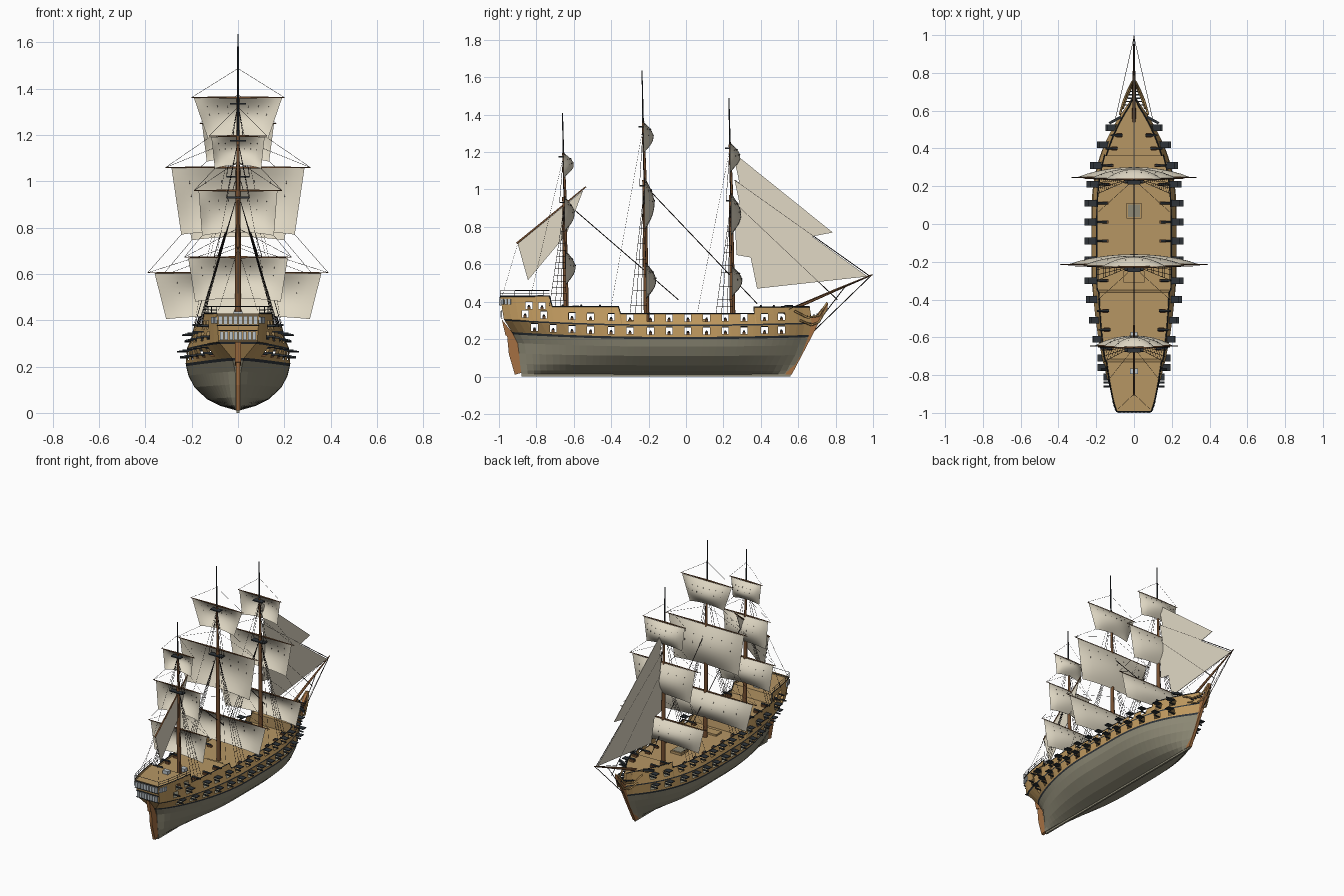
import bpy, bmesh, math
from mathutils import Vector, Matrix

old = bpy.data.objects.get("Cube")
if old:
    bpy.data.objects.remove(old, do_unlink=True)


def colour(name, *srgb):
    lin = [(c / 255 / 12.92) if c < 11 else ((c / 255 + .055) / 1.055) ** 2.4 for c in srgb]
    m = bpy.data.materials.new(name)
    m.use_nodes = True
    m.diffuse_color = (*lin, 1)
    bsdf = m.node_tree.nodes["Principled BSDF"]
    bsdf.inputs["Base Color"].default_value = (*lin, 1)
    bsdf.inputs["Roughness"].default_value = .9
    return m


WOOD = colour("hull wood", 190, 152, 94)
DECK = colour("deck planks", 182, 150, 100)
GREY = colour("lower hull grey", 142, 138, 118)
DARK = colour("dark trim", 46, 52, 57)
BROWN = colour("spar brown", 116, 78, 48)
SAIL = colour("canvas", 225, 217, 197)
GLASS = colour("window glass", 188, 197, 203)
RUST = colour("rudder brown", 165, 112, 66)
ROPE = colour("rope", 38, 33, 32)


def finish(name, bm, *mats):
    me = bpy.data.meshes.new(name)
    bm.to_mesh(me)
    bm.free()
    for m in mats:
        me.materials.append(m)
    ob = bpy.data.objects.new(name, me)
    bpy.context.collection.objects.link(ob)


def boxes(name, items, mat):
    """Each item is centre, size and optional yaw."""
    bm = bmesh.new()
    for c, s, *yaw in items:
        turn = Matrix.Rotation(yaw[0] if yaw else 0, 4, 'Z')
        bmesh.ops.create_cube(bm, size=1, matrix=Matrix.Translation(c) @ turn @ Matrix.Diagonal((*s, 1)))
    finish(name, bm, mat)


def tubes(name, paths, r, mat, taper=(1, 1), res=0):
    cu = bpy.data.curves.new(name, 'CURVE')
    cu.dimensions, cu.bevel_depth, cu.bevel_resolution, cu.use_fill_caps = '3D', r, res, True
    for path in paths:
        sp = cu.splines.new('POLY')
        sp.points.add(len(path) - 1)
        for i, (p, co) in enumerate(zip(sp.points, path)):
            p.co = (*co, 1)
            p.radius = taper[0] + (taper[1] - taper[0]) * i / (len(path) - 1)
    cu.materials.append(mat)
    ob = bpy.data.objects.new(name, cu)
    bpy.context.collection.objects.link(ob)


def plate(name, outline, thick, mat):
    """Flat (y, z) outline on the centre plane, thickened along x."""
    bm = bmesh.new()
    f = bm.faces.new([bm.verts.new((-thick / 2, y, z)) for y, z in outline])
    ext = bmesh.ops.extrude_face_region(bm, geom=[f])["geom"]
    bmesh.ops.translate(bm, vec=(thick, 0, 0), verts=[v for v in ext if isinstance(v, bmesh.types.BMVert)])
    bmesh.ops.recalc_face_normals(bm, faces=bm.faces)
    finish(name, bm, mat)


# Hull lines: height, stern y, bow y, widest half-breadth, stern half-breadth
LINES = [(.012, -.88, .56, .012, .01), (.03, -.883, .575, .075, .01), (.06, -.887, .59, .135, .01),
         (.11, -.893, .62, .188, .01), (.16, -.9, .64, .214, .012), (.21, -.93, .66, .226, .025),
         (.28, -.975, .675, .22, .085), (.31, -.98, .675, .203, .095), (.44, -1, .64, .172, .09)]


def line_at(z):
    z = min(max(z, LINES[0][0]), LINES[-1][0])
    for a, b in zip(LINES, LINES[1:]):
        if z <= b[0]:
            k = (z - a[0]) / (b[0] - a[0])
            return [p + (q - p) * k for p, q in zip(a, b)][1:]


def breadth(t, widest, stern):
    grow = math.sin(math.pi / 2 * min(1, max(t, 0) / .45)) ** .75
    bow = 1 - max(0, (min(t, 1) - .6) / .4) ** 2.5
    return max(.008, (stern + (widest - stern) * grow) * bow)


def sheer(y):
    return .03 * (max(0, -y - .1) / .9) ** 2 + .012 * max(0, y / .7) ** 2


def half(y, z):
    ys, yb, w, s = line_at(z - sheer(y))
    return breadth((y - ys) / (yb - ys), w, s)


def rail(y):
    return .43 if y < -.73 else .375 if y < -.37 else .337 if y < .35 else .372


# Gun port centres (y, z) on two decks and the poop
spots = [(y / 100, .243) for y in (-81, -71, -61, -51, -40, -30, -19, -9, 1, 11, 21, 31, 42, 51)]
spots += [(y - .05 * (y < -.7), z + .07) for y, z in spots]
spots += [(-.84, .36), (-.77, .362)]
spots = [(y, z + sheer(y)) for y, z in spots]
PORT = .018

# Hull shell, coloured by strake, with extra stations at the rail steps
STRAKES = [.012, .03, .06, .11, .16, .2, .212, .27, .278]
stations = [i / 42 for i in range(43)] + [(s + d + 1) / 1.65 for s in (-.73, -.37, .35) for d in (-.003, .003)]
stations.sort()
N = len(stations) - 1
bm = bmesh.new()
grid = []
for t in stations:
    col = []
    y_top = -1 + 1.65 * t
    for z0 in STRAKES + [rail(y_top) - sheer(y_top)]:
        ys, yb, w, s = line_at(z0)
        y = ys + (yb - ys) * t
        x = breadth(t, w, s)
        z = z0 + sheer(y) * min(1, z0 / .2)
        col.append([bm.verts.new((sx * x, y, z)) for sx in (1, -1)])
    grid.append(col)
paint = [0] * 5 + [1, 2, 1, 2]
for i in range(N + 1):
    for r in range(len(STRAKES)):
        a, b = grid[i][r], grid[i][r + 1]
        new = []
        if i < N:
            c, d = grid[i + 1][r], grid[i + 1][r + 1]
            new = [bm.faces.new((a[0], c[0], d[0], b[0])), bm.faces.new((a[1], b[1], d[1], c[1]))]
        if i in (0, N):
            new.append(bm.faces.new((a[0], b[0], b[1], a[1])))
        for f in new:
            f.material_index = paint[r]
    if i < N:
        bm.faces.new((grid[i][0][0], grid[i][0][1], grid[i + 1][0][1], grid[i + 1][0][0]))
edge = [v[-1][0].co.copy() for v in grid]

# Cut the open gun ports through both sides
for y, z in spots:
    for co, no in (((0, y - PORT, 0), (0, 1, 0)), ((0, y + PORT, 0), (0, 1, 0)),
                   ((0, 0, z - PORT), (0, 0, 1)), ((0, 0, z + PORT), (0, 0, 1))):
        near = [f for f in bm.faces if min(v.co.y for v in f.verts) < y + PORT and max(v.co.y for v in f.verts) > y - PORT
                and min(v.co.z for v in f.verts) < z + PORT and max(v.co.z for v in f.verts) > z - PORT]
        geom = near + list({e for f in near for e in f.edges}) + list({v for f in near for v in f.verts})
        bmesh.ops.bisect_plane(bm, geom=geom, dist=1e-5, plane_co=co, plane_no=no)
    hole = []
    for f in bm.faces:
        c = f.calc_center_median()
        if abs(c.y - y) < PORT and abs(c.z - z) < PORT:
            hole.append(f)
    bmesh.ops.delete(bm, geom=hole, context='FACES')
finish("hull", bm, GREY, DARK, WOOD)

# Stepped deck, sunk in the waist
bm = bmesh.new()
prev = None
for e in edge:
    z = e.z - (.047 if e.z < .35 else .015)
    w = half(e.y, z) * .985
    pair = [bm.verts.new((s * w, e.y, z)) for s in (1, -1)]
    if prev:
        bm.faces.new((prev[0], pair[0], pair[1], prev[1]))
    prev = pair
finish("deck", bm, DECK)
tubes("cap_rail", [[(s * e.x, e.y, e.z) for e in edge] for s in (1, -1)], .0035, DARK)
poop = [e for e in edge if e.y < -.73]
guard = [[(s * e.x, e.y, e.z + d) for e in poop] for s in (1, -1) for d in (.015, .03)]
guard += [[(s * e.x, e.y, e.z), (s * e.x, e.y, e.z + .03)] for e in poop[::2] for s in (1, -1)]
e = poop[0]
guard.append([(e.x, e.y, e.z + .03), (-e.x, e.y, e.z + .03)])
tubes("stern_guard_rail", guard, .0016, DARK)

# Keel, rudder, stem knee and beakhead
boxes("keel", [((0, -.16, .008), (.012, 1.44, .016))], GREY)
plate("rudder", [(-.915, .01), (-.88, .02), (-.9, .225), (-.957, .225), (-.947, .12)], .018, RUST)
plate("sternpost", [(-.9, .2), (-.985, .305), (-.965, .22)], .024, RUST)
plate("stem", [(.53, .01), (.565, .01), (.665, .2), (.71, .29), (.755, .36), (.76, .395),
               (.735, .375), (.69, .32), (.62, .3), (.63, .2)], .02, RUST)
rails = []
for s in (1, -1):
    rails.append([(s * .075, .58, .35), (s * .055, .65, .315), (s * .03, .71, .325), (s * .008, .755, .395)])
    rails.append([(s * .06, .61, .3), (s * .04, .67, .275), (s * .02, .71, .29), (s * .006, .75, .36)])
tubes("head_rails", rails, .006, WOOD)
boxes("beakhead_gratings", [((0, .63 + .018 * i, .318 + .004 * i), (.1 - .015 * i, .006, .006)) for i in range(6)], DARK)
boxes("cat_heads", [((s * .1, .55, .375), (.07, .014, .014), -s * .5) for s in (1, -1)], DARK)

# Port lids, guns and carriages on each side
lids, guns, carriages = [], [], []
for y, z in spots:
    w = half(y, z)
    for s in (1, -1):
        if z < .365 and y > -.83:
            lids.append(((s * (w + .018), y, z + .021), (.044, .036, .005)))
        guns.append([(s * (w - .06), y, z - .004), (s * (w + .028), y, z - .004)])
        carriages.append(((s * (w - .05), y, z - .012), (.032, .016, .012)))
for y in (-.66, -.56, -.46, .4, .47):
    z = rail(y)
    for s in (1, -1):
        x = half(y, z) - .03
        carriages.append(((s * x, y, z - .007), (.03, .022, .014)))
        guns.append([(s * (x - .018), y, z + .004), (s * (x + .045), y, z + .004)])
boxes("port_lids", lids, DARK)
tubes("gun_barrels", guns, .0065, DARK, (1, .75), 1)
boxes("gun_carriages", carriages, BROWN)

# Stern and quarter windows
panes, strips = [], []
for z, w, y in ((.4, .086, -.994), (.333, .08, -.985)):
    strips += [((0, y, z + d), (2 * w + .01, .008, .004)) for d in (-.022, .022)]
    panes += [((w * k / 4, y - .002, z), (w / 4 - .005, .008, .036)) for k in (-3.5, -2.5, -1.5, -.5, .5, 1.5, 2.5, 3.5)]
for s in (1, -1):
    panes += [((s * half(y, .4), y, .4), (.009, .014, .03), -s * .4) for y in (-.982, -.963, -.944)]
boxes("window_mouldings", strips, DARK)
boxes("window_panes", panes, GLASS)

# Deck fittings
boxes("hatch_coamings", [((0, .07, .296), (.08, .08, .02)), ((0, -.28, .296), (.11, .06, .012))], DECK)
boxes("hatch_grating", [((0, .07, .305), (.064, .064, .006))], GREY)
boxes("skylights", [((0, -.59, .366), (.035, .035, .03)), ((0, -.78, .422), (.04, .03, .03))], GLASS)

# Masts: name, base y, top y, top z, fighting tops, then sails as
# (yard z, yard half, head half, foot half, foot z)
MASTS = [
    ("fore", .25, .23, 1.49, (.94, 1.22), [(.59, .33, .31, .27, .42), (.975, .26, .24, .2, .745), (1.25, .165, .155, .135, 1.085)]),
    ("main", -.21, -.235, 1.635, (1.02, 1.335), [(.605, .39, .36, .31, .405), (1.06, .312, .287, .245, .77), (1.362, .2, .19, .13, 1.185)]),
    ("mizzen", -.64, -.66, 1.41, (.93, 1.175), [(.672, .232, .215, .185, .48), (.96, .19, .17, .155, .765), (1.195, .125, .115, .1, 1.055)])]
ropes, thin, tops = [], [], []


def square_sail(name, y, top, head, foot, bottom, nu=14, nv=10):
    def point(u, v):
        x = u * (head + (foot - head) * v)
        z = top + (bottom + .015 * (1 - u * u) - top) * v
        return Vector((x, y + .054 * math.sin(math.pi * (.03 + .94 * v)) * math.cos(u * math.pi / 2) ** .7, z))
    bm = bmesh.new()
    vs = [[bm.verts.new(point(2 * i / nu - 1, j / nv)) for i in range(nu + 1)] for j in range(nv + 1)]
    for j in range(nv):
        for i in range(nu):
            f = bm.faces.new((vs[j][i], vs[j][i + 1], vs[j + 1][i + 1], vs[j + 1][i]))
            f.smooth = True
    finish(name, bm, SAIL)
    # Reef points on both faces
    for v in (.2, .4):
        for gap in (-.0025, .0025):
            thin.extend([point(k / 4, v) + Vector((0, gap, 0)), point(k / 4, v + .05) + Vector((0, gap, 0))]
                        for k in range(-3, 4))


for name, y0, y1, h, platforms, sails in MASTS:
    at = lambda z: y0 + (y1 - y0) * (z - .3) / (h - .3)
    low, mid = platforms
    tubes(name + "_lower_mast", [[(0, y0, .28), (0, at(low), low + .03)]], .015, BROWN, (1, .7), 2)
    tubes(name + "_upper_mast", [[(0, at(low) + .008, low - .06), (0, at(mid), mid + .02)]], .009, BROWN, (1, .7), 2)
    tubes(name + "_pole", [[(0, at(mid), mid), (0, y1, h)]], .0055, DARK, (1, .5), 1)
    yards = []
    for k, (z, yard, head, foot, bottom) in enumerate(sails):
        y = at(z) + .002
        yards += [[(0, y, z), (s * yard, y, z)] for s in (1, -1)]
        square_sail(f"{name}_sail_{k + 1}", y, z - .003, head, foot, bottom)
        lift = min(z + .125, h - .01)
        thin += [[(s * yard, y, z), (0, at(lift), lift)] for s in (1, -1)]
        if k:
            thin += [[(s * foot, y, bottom), (s * sails[k - 1][1], at(sails[k - 1][0]), sails[k - 1][0])] for s in (1, -1)]
    tubes(name + "_yards", yards, .0055, BROWN, (1, .4), 1)
    tops += [((0, at(z) - .008, z), (.1 if z == low else .07, .034, .007)) for z in platforms]
    # Shrouds with ratlines, and backstays
    for s in (1, -1):
        feet = [Vector((s * half(y0 - d, .33), y0 - d, rail(y0 - d))) for d in (.0, .03, .06, .09)]
        peak = Vector((s * .012, at(low), low - .02))
        ropes += [[f, peak] for f in feet]
        thin += [[feet[0].lerp(peak, k / 16), feet[-1].lerp(peak, k / 16)] for k in range(1, 13)]
        ropes += [[(s * .05, at(low) - d, low), (0, at(mid), mid)] for d in (0, .025)]
        yb = y0 - .19
        thin.append([(s * half(yb, .35), yb, rail(yb)), (0, at(mid), mid)])
boxes("mast_tops", tops, DARK)

# Bowsprit, gaff and fore-and-aft sails
tubes("bowsprit", [[(0, .52, .34), (0, .8, .462), (0, .998, .545)]], .0105, BROWN, (1, .3), 2)
tubes("gaff", [[(0, -.905, .712), (0, -.535, 1.015)]], .006, BROWN, (1, .7), 1)
plate("spanker", [(-.9, .71), (-.55, .995), (-.64, .76), (-.845, .515)], .003, SAIL)
plate("outer_jib", [(.25, 1.2), (.785, .77), (.36, .69)], .003, SAIL)
plate("middle_jib", [(.26, 1.05), (.97, .535), (.38, .47)], .003, SAIL)
plate("inner_jib", [(.255, .95), (.66, .58), (.27, .65)], .003, SAIL)

# Standing rigging along the centre line
stays = [[(0, *a), (0, *b)] for a, b in (
    ((-.19, .99), (.38, .39)), ((-.63, .92), (-.04, .41)), ((.26, .93), (.81, .41)), ((.26, 1.05), (.985, .535)),
    ((.99, .54), (.67, .23)), ((.85, .48), (.69, .27)))]
tubes("centre_stays", stays, .0024, ROPE)
for s in (1, -1):
    ropes.append([(0, .99, .54), (s * .1, .55, .36)])
    thin.append([(0, -.9, .71), (s * .085, -.98, .44)])
tubes("shrouds", ropes, .0013, ROPE)
tubes("light_rigging", thin, .0008, ROPE)
